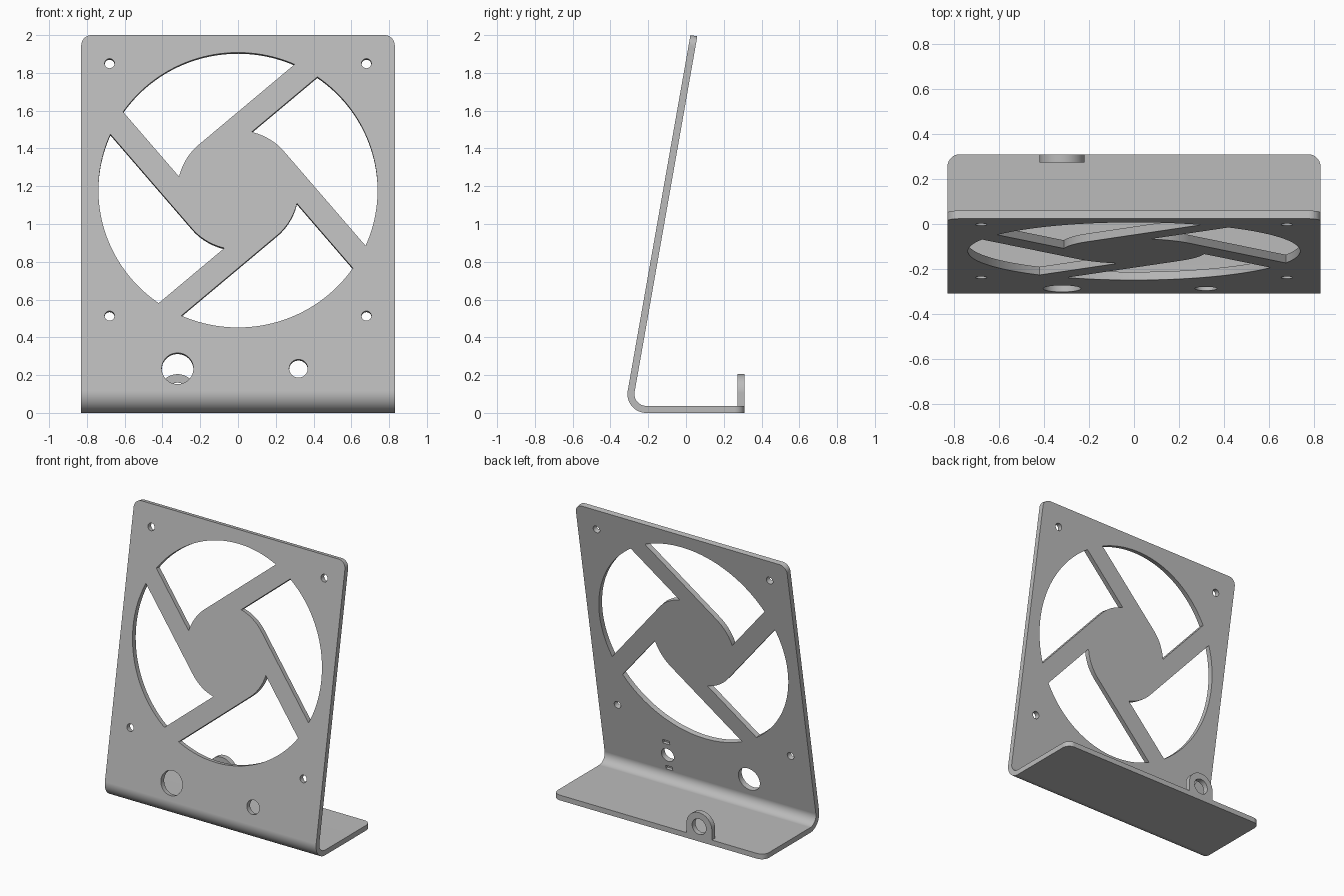
import bpy, bmesh
from math import sin, cos, pi, radians, sqrt, atan2
from mathutils import Matrix, Vector

if "Cube" in bpy.data.objects:
    bpy.data.objects.remove(bpy.data.objects["Cube"])

HALF_W, DEPTH, HEIGHT, T = 0.83, 0.31, 2.0, 0.037
BEND, TILT = 0.1, radians(10)          # outer bend radius, lean of the panel
CORNER = 0.055

grey = bpy.data.materials.new("grey metal")
grey.use_nodes = True
grey.diffuse_color = (0.5, 0.5, 0.5, 1)
grey.node_tree.nodes["Principled BSDF"].inputs["Base Color"].default_value = (0.5, 0.5, 0.5, 1)


def arc(cx, cy, r, a0, a1, n):
    return [(cx + r * cos(a0 + (a1 - a0) * i / n), cy + r * sin(a0 + (a1 - a0) * i / n))
            for i in range(n + 1)]


def circle(cx, cy, r, n=40):
    return arc(cx, cy, r, 0, 2 * pi, n)[:-1]


def prism(bm, points, w0, w1, frame):
    """Extrude a flat outline from w0 to w1 in the given frame."""
    face = bm.faces.new([bm.verts.new(frame @ Vector((u, v, w0))) for u, v in points])
    out = bmesh.ops.extrude_face_region(bm, geom=[face])["geom"]
    shift = frame.to_3x3() @ Vector((0, 0, w1 - w0))
    bmesh.ops.translate(bm, vec=shift, verts=[g for g in out if isinstance(g, bmesh.types.BMVert)])


def finish(bm, name):
    bmesh.ops.recalc_face_normals(bm, faces=bm.faces[:])
    mesh = bpy.data.meshes.new(name)
    bm.to_mesh(mesh)
    bm.free()
    mesh.materials.append(grey)
    ob = bpy.data.objects.new(name, mesh)
    bpy.context.collection.objects.link(ob)
    return ob


def cut_and_smooth(ob, cutter):
    mod = ob.modifiers.new("cut", 'BOOLEAN')
    mod.operation, mod.solver, mod.object = 'DIFFERENCE', 'EXACT', cutter
    bpy.ops.object.select_all(action='DESELECT')
    ob.select_set(True)
    bpy.context.view_layer.objects.active = ob
    bpy.ops.object.modifier_apply(modifier="cut")
    bpy.data.objects.remove(cutter)
    bpy.ops.object.shade_smooth_by_angle(angle=radians(30))
    ob.modifiers.new("flat faces", 'WEIGHTED_NORMAL').keep_sharp = True


# Frame on the front of the leaning panel: u across, v up the slope, w forward
bend_y = -DEPTH + BEND
origin = Vector((0, bend_y - BEND * cos(TILT), BEND + BEND * sin(TILT)))
panel = Matrix(((1, 0, 0, 0),
                (0, sin(TILT), -cos(TILT), origin.y),
                (0, cos(TILT), sin(TILT), origin.z),
                (0, 0, 0, 1)))


def slope(z):
    return (z - origin.z) / cos(TILT)


# Bent sheet: side profile swept across the width
top = panel @ Vector((0, slope(HEIGHT), 0))
top_back = panel @ Vector((0, slope(HEIGHT), -T))
a0, a1 = pi - TILT, 1.5 * pi
profile = [(top.y, top.z)] + arc(bend_y, BEND, BEND, a0, a1, 16)
profile += [(DEPTH, 0), (DEPTH, T)] + arc(bend_y, BEND, BEND - T, a1, a0, 16)
profile += [(top_back.y, top_back.z)]
bm = bmesh.new()
side = Matrix(((0, 0, 1, 0), (1, 0, 0, 0), (0, 1, 0, 0), (0, 0, 0, 1)))
prism(bm, profile, -HALF_W, HALF_W, side)
bm.normal_update()
# Round the free corners
corners = []
for e in bm.edges:
    p, q = (v.co for v in e.verts)
    if abs(p.x - q.x) < 1e-4:
        at_top = min(p.z, q.z) > HEIGHT - 0.1
        at_rear = min(p.y, q.y) > DEPTH - 0.001
        if at_top or at_rear:
            corners.append(e)
bmesh.ops.bevel(bm, geom=corners, offset=CORNER, segments=8, profile=0.5, affect='EDGES')
bracket = finish(bm, "bent_sheet_stand")

# Fan windows: outer arc, two spoke edges and hub arc, repeated in quarters
R, HUB, INNER = 0.739, 0.32, 0.191
window = arc(0, 0, R, atan2(INNER, sqrt(R * R - INNER * INNER)),
             -atan2(sqrt(R * R - HUB * HUB), HUB), 40)
window += arc(0, 0, HUB, 0, atan2(INNER, sqrt(HUB * HUB - INNER * INNER)), 12)
bm = bmesh.new()
fan_v = slope(1.18)
for k in range(4):
    a = radians(40.4 + 90 * k)
    quarter = [(u * cos(a) - v * sin(a), fan_v + u * sin(a) + v * cos(a)) for u, v in window]
    prism(bm, quarter, -0.1, 0.1, panel)

# Screw holes, control holes, and two shallow slots on the back
for s in (-1, 1):
    for z in (0.514, 1.85):
        prism(bm, circle(s * 0.68, slope(z), 0.026, 24), -0.1, 0.1, panel)
    v = slope(0.235) + s * 0.1
    prism(bm, [(0.293, v - 0.013), (0.347, v - 0.013), (0.347, v + 0.013), (0.293, v + 0.013)],
          -0.06, -0.018, panel)
for x, r in ((-0.32, 0.084), (0.32, 0.049)):
    prism(bm, circle(x, slope(0.235), r), -0.1, 0.1, panel)
cut_and_smooth(bracket, finish(bm, "panel_cutter"))

# Upright rear tab with a round eye
upright = Matrix(((1, 0, 0, 0), (0, 0, -1, 0), (0, 1, 0, 0), (0, 0, 0, 1)))
TAB_X, TAB_R, TAB_Z = -0.32, 0.1, 0.105
bm = bmesh.new()
outline = [(TAB_X - TAB_R, T), (TAB_X + TAB_R, T)] + arc(TAB_X, TAB_Z, TAB_R, 0, pi, 32)
prism(bm, outline, -DEPTH, -DEPTH + T, upright)
tab = finish(bm, "rear_tab")
bm = bmesh.new()
prism(bm, circle(TAB_X, TAB_Z, 0.055), -0.4, -0.2, upright)
cut_and_smooth(tab, finish(bm, "tab_cutter"))
